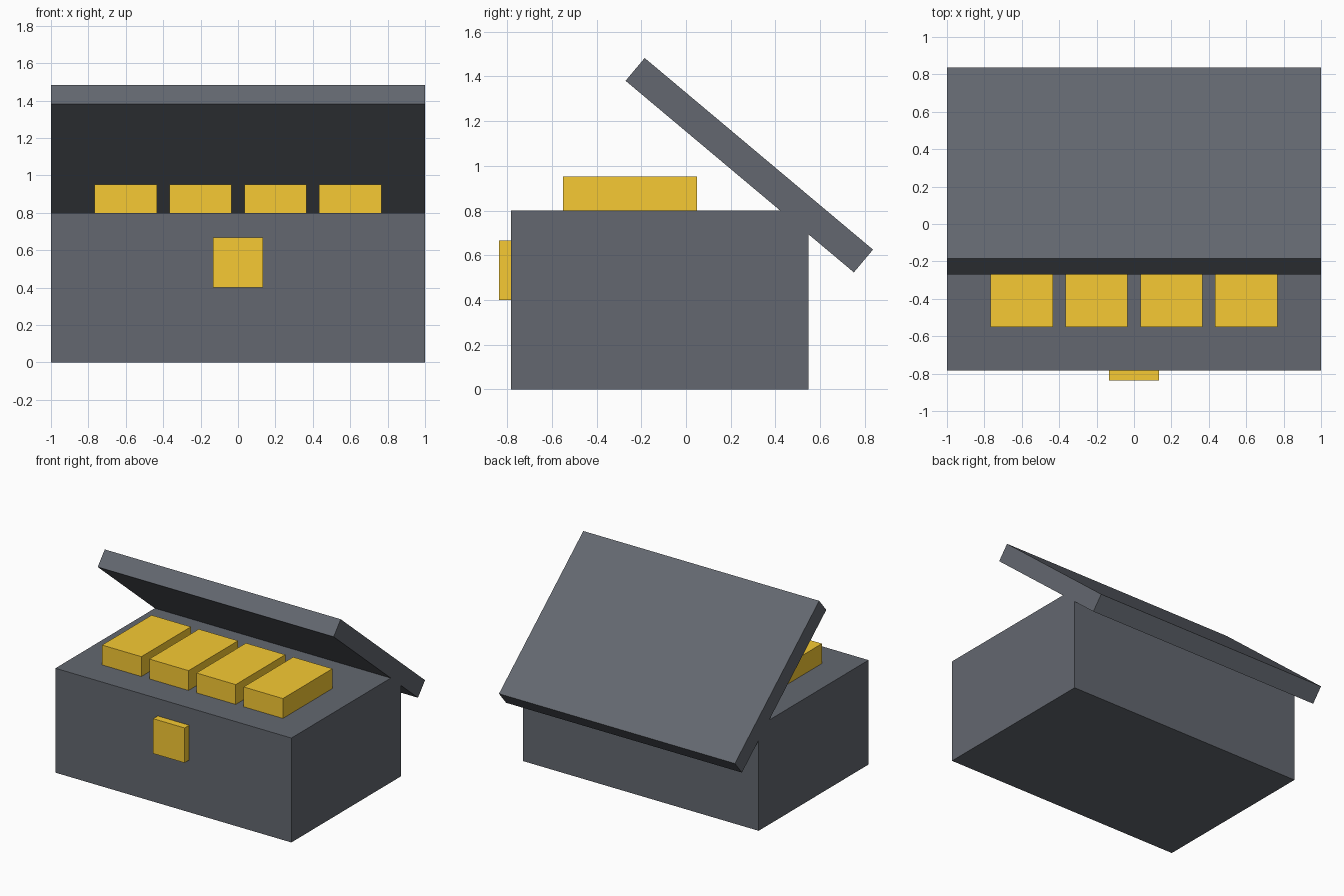
import bpy
from math import radians

if "Cube" in bpy.data.objects:
    bpy.data.objects.remove(bpy.data.objects["Cube"])


def material(name, color):
    mat = bpy.data.materials.new(name)
    mat.diffuse_color = color
    mat.use_nodes = True
    mat.node_tree.nodes["Principled BSDF"].inputs["Base Color"].default_value = mat.diffuse_color
    return mat


def box(name, size, center, mat, tilt=0.0):
    bpy.ops.mesh.primitive_cube_add(size=1, location=center, rotation=(radians(tilt), 0, 0))
    obj = bpy.context.object
    obj.name = name
    obj.scale = size
    bpy.ops.object.transform_apply(location=False, rotation=False, scale=True)
    obj.data.materials.append(mat)
    return obj


slate = material("slate", (0.125, 0.137, 0.16, 1))
gold = material("gold", (0.93, 0.59, 0.033, 1))

# Chest body
box("chest_body", (2, 1.33, 0.8), (0, -0.117, 0.4), slate)

# Open lid, tilted back through the rear top edge
box("lid", (2, 1.333, 0.133), (0, 0.283, 1.003), slate, tilt=-40)

# Latch plate on the front
box("latch", (0.267, 0.1, 0.267), (0, -0.787, 0.533), gold)

# Row of gold bars showing above the rim
for i in range(4):
    box(f"gold_bar_{i + 1}", (0.333, 0.6, 0.2), (-0.6 + 0.4 * i, -0.251, 0.852), gold)
